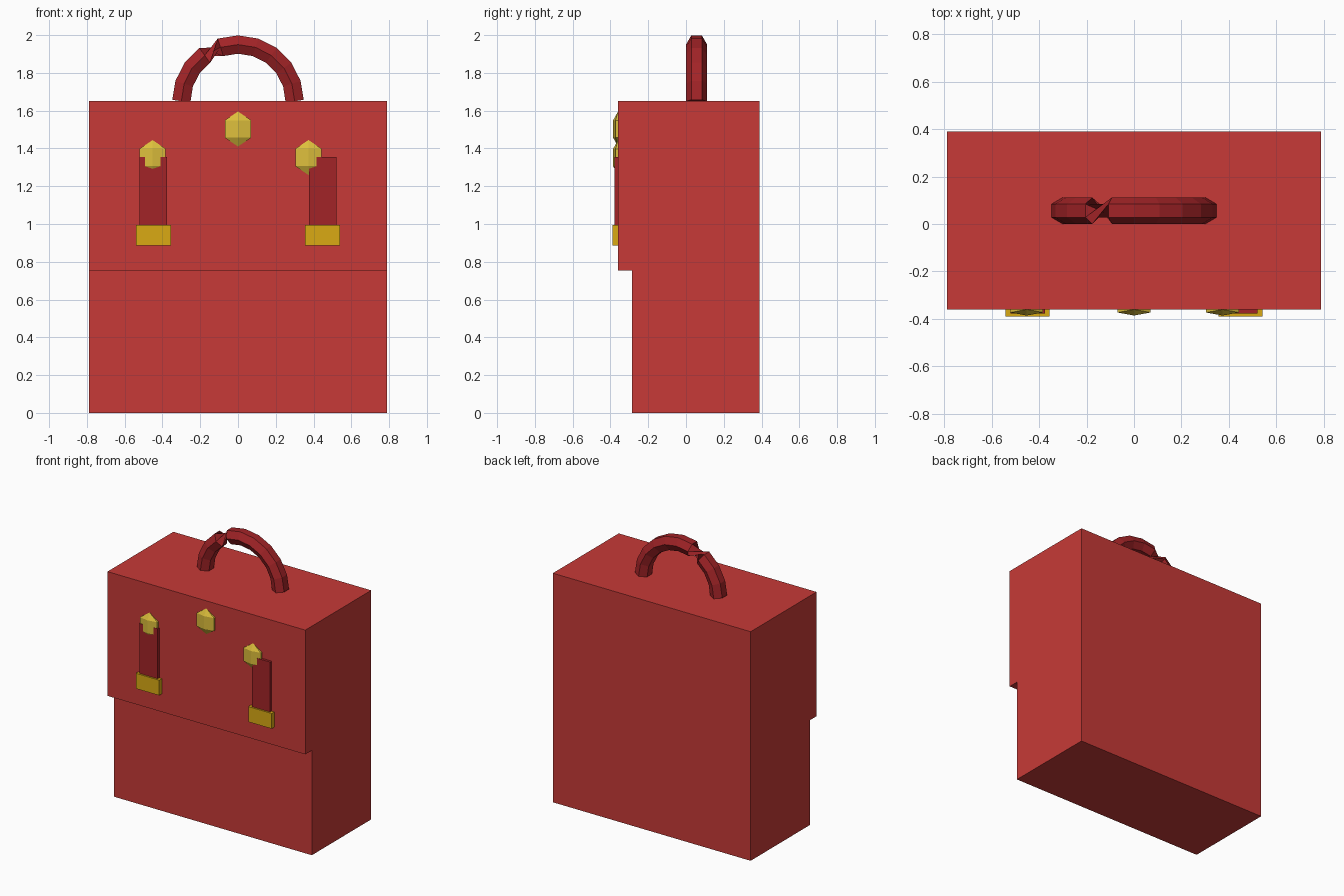
import bpy, bmesh
from math import sin, cos, radians
from mathutils import Vector, Matrix

if "Cube" in bpy.data.objects:
    bpy.data.objects.remove(bpy.data.objects["Cube"])


def material(name, rgb):
    m = bpy.data.materials.new(name)
    m.diffuse_color = (*rgb, 1)
    m.use_nodes = True
    m.node_tree.nodes["Principled BSDF"].inputs["Base Color"].default_value = m.diffuse_color
    return m


RED = material("red_leather", (0.57, 0.042, 0.038))
DARK_RED = material("dark_red_leather", (0.36, 0.017, 0.020))
GOLD = material("gold", (0.70, 0.40, 0.007))
YELLOW = material("yellow_metal", (0.72, 0.52, 0.045))


def finish(bm, name, mat):
    bmesh.ops.recalc_face_normals(bm, faces=bm.faces)
    me = bpy.data.meshes.new(name)
    bm.to_mesh(me)
    bm.free()
    me.materials.append(mat)
    ob = bpy.data.objects.new(name, me)
    bpy.context.collection.objects.link(ob)
    return ob


def box(name, lo, hi, mat):
    lo, hi = Vector(lo), Vector(hi)
    bm = bmesh.new()
    bmesh.ops.create_cube(bm, size=1, matrix=Matrix.Translation((lo + hi) / 2)
                          @ Matrix.Diagonal((*(hi - lo), 1)))
    return finish(bm, name, mat)


def stud(name, x, z):
    # flattened six-sided ball, half sunk in the front
    bm = bmesh.new()
    bmesh.ops.create_uvsphere(bm, u_segments=6, v_segments=3, radius=0.0925,
                              matrix=Matrix.Translation((x, -0.36, z))
                              @ Matrix.Diagonal((1, 0.32, 1, 1)))
    return finish(bm, name, YELLOW)


# Bag body: stepped side profile extruded across the width
profile = [(-0.285, 0), (0.39, 0), (0.39, 1.65), (-0.36, 1.65),
           (-0.36, 0.755), (-0.285, 0.755)]
bm = bmesh.new()
side = bm.faces.new([bm.verts.new((-0.788, y, z)) for y, z in profile])
ext = bmesh.ops.extrude_face_region(bm, geom=[side], use_keep_orig=True)
bmesh.ops.translate(bm, vec=(1.576, 0, 0),
                    verts=[v for v in ext["geom"] if isinstance(v, bmesh.types.BMVert)])
finish(bm, "bag_body", RED)

# Handle: hexagonal tube on a half circle, with a 120 degree twist in one segment
SEGS, TWIST, R, r = 10, 3, 0.30, 0.056
bm = bmesh.new()
rings = []
for i in range(SEGS + 1):
    a = radians(180 * i / SEGS)
    tilt = radians(9 if i == 0 else -9 if i == SEGS else 0)
    out = Vector((-cos(a + tilt), 0, sin(a + tilt)))
    centre = Vector((-R * cos(a), r, 1.65 + R * sin(a)))
    rings.append([bm.verts.new(centre + out * (r * sin(radians(60 * k)))
                               + Vector((0, r * cos(radians(60 * k)), 0)))
                  for k in range(6)])
for i, (p, q) in enumerate(zip(rings, rings[1:])):
    s = -2 if i == TWIST else 0
    for k in range(6):
        bm.faces.new((p[k], p[(k + 1) % 6], q[(k + 1 + s) % 6], q[(k + s) % 6]))
bm.faces.new(rings[0])
bm.faces.new(rings[-1])
finish(bm, "handle", DARK_RED)

# Straps and buckles on both sides
for label, cx in (("left", -0.448), ("right", 0.448)):
    box(label + "_strap", (cx - 0.073, -0.378, 0.9), (cx + 0.073, -0.355, 1.355), DARK_RED)
    box(label + "_buckle", (cx - 0.093, -0.39, 0.885), (cx + 0.093, -0.358, 0.995), GOLD)

# Studs
stud("left_stud", -0.452, 1.352)
stud("right_stud", 0.373, 1.352)
stud("centre_stud", 0, 1.503)
